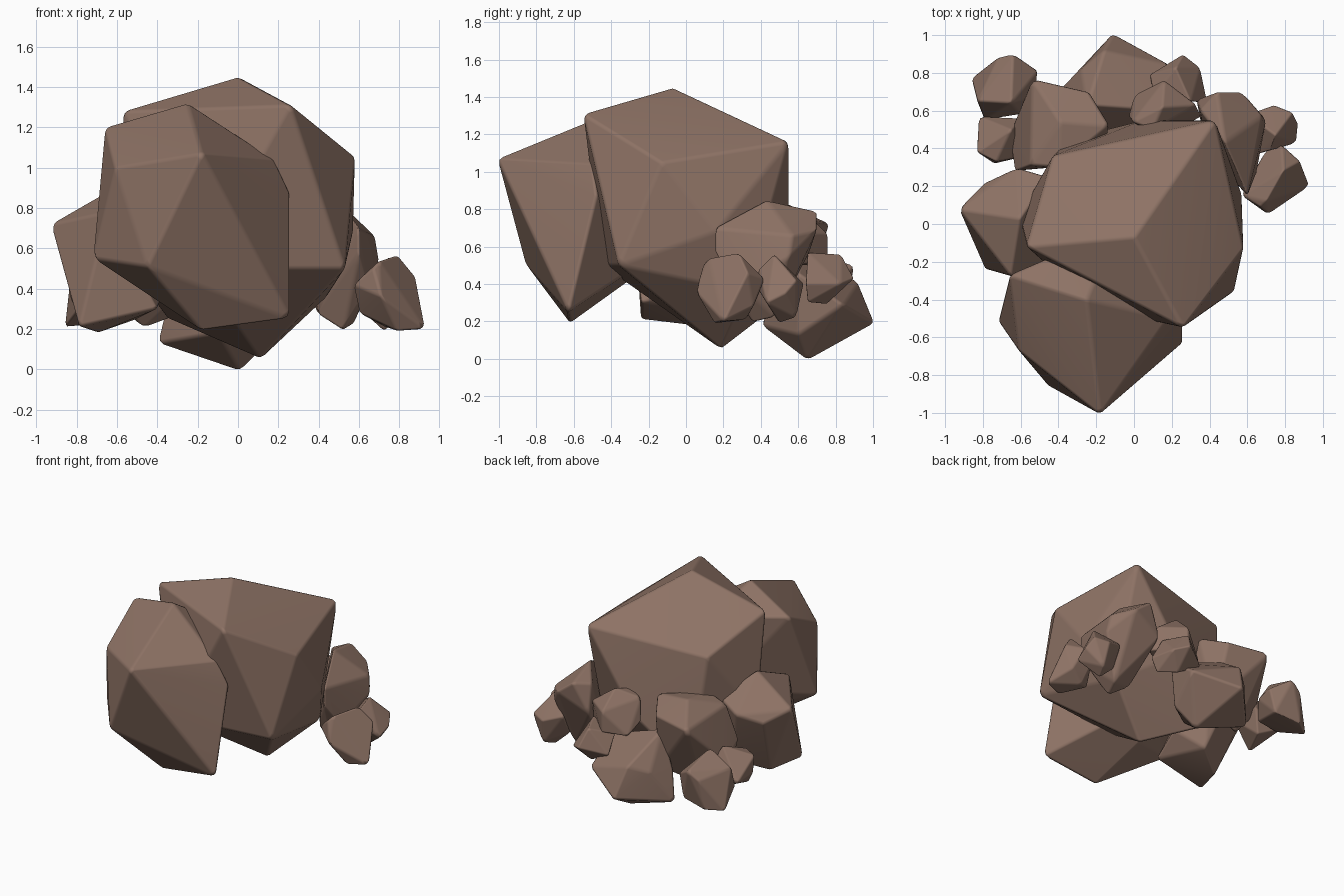
import bpy, bmesh, math

stone = bpy.data.materials.new("brown stone")
stone.diffuse_color = (0.27, 0.17, 0.13, 1)


def rock(name, *corners, edge=0.016):
    """Faceted boulder: the convex hull of a few corners, edges slightly worn."""
    bm = bmesh.new()
    for c in corners:
        bm.verts.new(c)
    bmesh.ops.convex_hull(bm, input=bm.verts[:])
    bmesh.ops.delete(bm, geom=[v for v in bm.verts if not v.link_faces], context='VERTS')
    bmesh.ops.recalc_face_normals(bm, faces=bm.faces[:])
    for f in bm.faces:
        f.smooth = True
    mesh = bpy.data.meshes.new(name)
    bm.to_mesh(mesh)
    bm.free()
    mesh.materials.append(stone)
    ob = bpy.data.objects.new(name, mesh)
    bpy.context.collection.objects.link(ob)
    bev = ob.modifiers.new("worn_edges", 'BEVEL')
    bev.width = edge
    bev.segments = 2
    bev.limit_method = 'ANGLE'
    bev.angle_limit = math.radians(12)
    bev.harden_normals = True
    return ob


# Large central boulder: crown, upper ring, lower ring, foot
rock("main_boulder",
     (0, -.07, 1.45),
     (.26, -.55, 1.31), (.58, -.13, 1.05), (.43, .55, 1.16), (-.43, .36, 1.08), (-.57, -.12, 1.28),
     (.53, -.36, .5), (.57, .16, .68), (.44, .33, .36), (.05, .55, .6), (-.61, .04, .6),
     (-.2, -.45, .5), (-.35, .45, .25), (.11, .19, .05))

# Tall boulder leaning on the front
rock("front_boulder",
     (-.25, -.4, 1.32), (-.18, -1.01, 1.07), (-.66, -.27, 1.2), (-.61, -.67, 1.0),
     (-.72, -.51, .55), (-.45, -.86, .51), (-.18, -.62, .19), (.26, -.63, .25),
     (.26, -.48, .87), (.18, -.5, 1.04), (-.2, -.28, 1.24), (-.45, -.18, 1.18),
     (-.3, -.3, .42), (-.2, -.1, .6))

# Medium boulders: left, back, back left, right
rock("left_boulder",
     (-.93, .08, .72), (-.79, -.24, .21), (-.7, .01, .18), (-.6, .03, .91), (-.62, .3, .68),
     (-.79, .22, .63), (-.45, .25, .75), (-.65, -.28, .78), (-.48, -.22, .4), (-.4, -.24, .3),
     (-.5, .15, .25), (-.35, 0, .4))
rock("back_boulder",
     (.01, .65, -.01), (-.11, 1.01, .19), (-.4, .7, .13), (.2, .84, .29), (-.16, .92, .41),
     (-.28, .82, .36), (-.25, .63, .61), (.18, .6, .46), (-.35, .65, .34), (.15, .6, .13),
     (-.1, .4, .18))
rock("back_left_boulder",
     (-.54, .77, .72), (-.24, .7, .73), (-.13, .52, .8), (-.39, .54, .83), (-.55, .31, .75),
     (-.63, .28, .5), (-.62, .33, .37), (-.66, .48, .42), (-.47, .5, .2), (-.2, .6, .3),
     (-.15, .4, .5), (-.4, .3, .8))
rock("right_boulder",
     (.48, .43, .85), (.44, .7, .79), (.57, .7, .69), (.68, .57, .66), (.7, .55, .54),
     (.6, .15, .58), (.6, .15, .7), (.65, .28, .4), (.52, .35, .19), (.57, .48, .22),
     (.38, .4, .28), (.33, .66, .57), (.35, .6, .77))

# Small stones on the right
rock("right_stone_front",
     (.93, .2, .2), (.79, .15, .19), (.71, .05, .36), (.57, .15, .42), (.67, .09, .5),
     (.7, .12, .54), (.79, .28, .57), (.78, .42, .43), (.88, .33, .46), (.84, .36, .28),
     (.7, .39, .35), (.73, .32, .21), (.6, .22, .28), edge=.012)
rock("right_stone_back",
     (.74, .63, .4), (.84, .59, .42), (.87, .53, .35), (.86, .43, .3), (.72, .39, .48),
     (.75, .47, .56), (.65, .37, .4), (.72, .5, .19), (.76, .59, .22), (.6, .5, .3),
     (.6, .58, .45), edge=.01)

# Small stones at the back
rock("back_stone_low",
     (.26, .9, .43), (.35, .83, .4), (.39, .64, .4), (.08, .79, .38), (.22, .83, .56),
     (.3, .65, .57), (.25, .75, .29), (.1, .68, .5), (.35, .65, .3), edge=.01)
rock("back_stone_high",
     (.15, .62, .8), (.33, .63, .67), (.16, .76, .67), (.16, .76, .52), (-.03, .57, .58),
     (0, .68, .5), (-.01, .54, .74), (.15, .45, .5), (.36, .57, .5), (.1, .5, .77), edge=.012)

# Small stones at the back left
rock("back_left_stone",
     (-.86, .77, .21), (-.64, .9, .5), (-.72, .88, .44), (-.75, .85, .22), (-.83, .65, .48),
     (-.65, .64, .58), (-.51, .81, .42), (-.55, .82, .25), (-.52, .68, .4), (-.6, .58, .3),
     (-.79, .55, .3), edge=.012)
rock("left_stone",
     (-.82, .57, .33), (-.83, .38, .47), (-.83, .4, .35), (-.74, .32, .23), (-.57, .36, .4),
     (-.65, .5, .54), (-.6, .56, .42), (-.65, .52, .25), (-.73, .33, .48), edge=.01)
